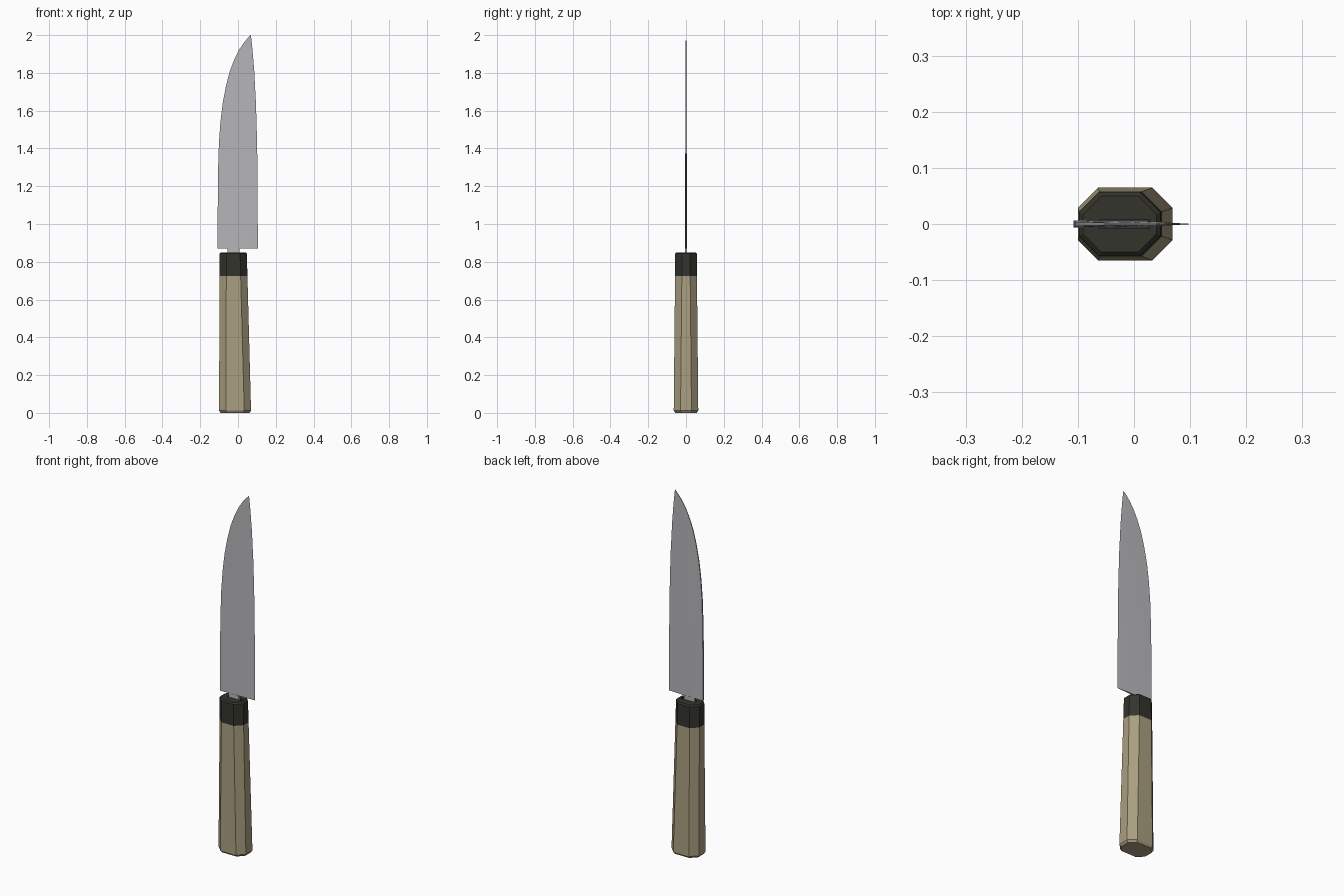
import bpy, bmesh, math

cube = bpy.data.objects.get("Cube")
if cube:
    bpy.data.objects.remove(cube, do_unlink=True)


def material(name, rgb, roughness):
    m = bpy.data.materials.new(name)
    m.use_nodes = True
    m.diffuse_color = (*rgb, 1)
    bsdf = m.node_tree.nodes["Principled BSDF"]
    bsdf.inputs["Base Color"].default_value = (*rgb, 1)
    bsdf.inputs["Roughness"].default_value = roughness
    return m


steel = material("blade steel", (0.47, 0.465, 0.485), 0.4)
wood = material("pale wood", (0.40, 0.345, 0.215), 0.7)
horn = material("dark horn", (0.034, 0.034, 0.026), 0.5)


def loft(name, rings, mat, smooth=False):
    """Skin a stack of equal-length rings and close both ends."""
    bm = bmesh.new()
    loops = [[bm.verts.new(p) for p in ring] for ring in rings]
    n = len(loops[0])
    for a, b in zip(loops, loops[1:]):
        for i in range(n):
            j = (i + 1) % n
            bm.faces.new((a[i], a[j], b[j], b[i]))
    bm.faces.new(loops[0][::-1])
    bm.faces.new(loops[-1])
    bmesh.ops.recalc_face_normals(bm, faces=bm.faces)
    mesh = bpy.data.meshes.new(name)
    bm.to_mesh(mesh)
    bm.free()
    mesh.materials.append(mat)
    ob = bpy.data.objects.new(name, mesh)
    bpy.context.collection.objects.link(ob)
    if smooth:
        bpy.ops.object.select_all(action='DESELECT')
        ob.select_set(True)
        bpy.context.view_layer.objects.active = ob
        bpy.ops.object.shade_smooth_by_angle(angle=math.radians(30))
    return ob


def octagon(x0, x1, y, z, inset=0.0, cut=0.036):
    """Rectangle with cut corners, shrunk by inset."""
    x0, x1, y = x0 + inset, x1 - inset, y - inset
    c = cut - inset * 0.5
    return [(x0 + c, -y, z), (x1 - c, -y, z), (x1, c - y, z), (x1, y - c, z),
            (x1 - c, y, z), (x0 + c, y, z), (x0, y - c, z), (x0, c - y, z)]


def box(name, x0, x1, y, z0, z1, mat):
    return loft(name, [[(x0, -y, z), (x1, -y, z), (x1, y, z), (x0, y, z)]
                       for z in (z0, z1)], mat)


# Tapered octagonal grip with a chamfered butt
loft("handle", [octagon(-0.1, 0.069, 0.065, 0, 0.008),
                octagon(-0.1, 0.069, 0.065, 0.012),
                octagon(-0.098, 0.05, 0.058, 0.725)], wood)

# Dark ferrule with a chamfered top
ferrule = loft("ferrule", [octagon(-0.098, 0.05, 0.058, 0.725),
                           octagon(-0.098, 0.047, 0.057, 0.843),
                           octagon(-0.098, 0.047, 0.057, 0.85, 0.007)], horn)

# Slot in the ferrule around the tang
cutter = box("slot_cutter", -0.062, 0.028, 0.008, 0.82, 0.9, horn)
cutter.hide_render = True
slot = ferrule.modifiers.new("slot", 'BOOLEAN')
slot.object = cutter
slot.operation = 'DIFFERENCE'
slot.solver = 'EXACT'
graph = bpy.context.evaluated_depsgraph_get()
cut_mesh = bpy.data.meshes.new_from_object(ferrule.evaluated_get(graph))
ferrule.modifiers.clear()
ferrule.data = cut_mesh
bpy.data.objects.remove(cutter, do_unlink=True)

# Tang joining blade and ferrule
box("tang", -0.055, 0.008, 0.0055, 0.8, 0.872, steel)

# Blade outline: height, spine x, cutting edge x
outline = [(0.87, -0.108, 0.105), (1.15, -0.107, 0.104), (1.3, -0.105, 0.103),
           (1.43, -0.101, 0.101), (1.54, -0.093, 0.098), (1.64, -0.081, 0.095),
           (1.73, -0.064, 0.090), (1.81, -0.043, 0.086), (1.87, -0.020, 0.081),
           (1.92, 0.004, 0.077), (1.96, 0.031, 0.073), (1.985, 0.052, 0.070),
           (2.0, 0.0675, 0.068)]


def blade_ring(z, spine, edge):
    """Thin wedge: flat spine, gentle taper, then a steeper bevel."""
    t = 0.0062 - 0.005 * (z - 0.87) / 1.13
    mid = spine + (edge - spine) * 0.7
    return [(spine, -t, z), (mid, -t * 0.6, z), (edge, 0, z),
            (mid, t * 0.6, z), (spine, t, z)]


loft("blade", [blade_ring(*row) for row in outline], steel, smooth=True)
